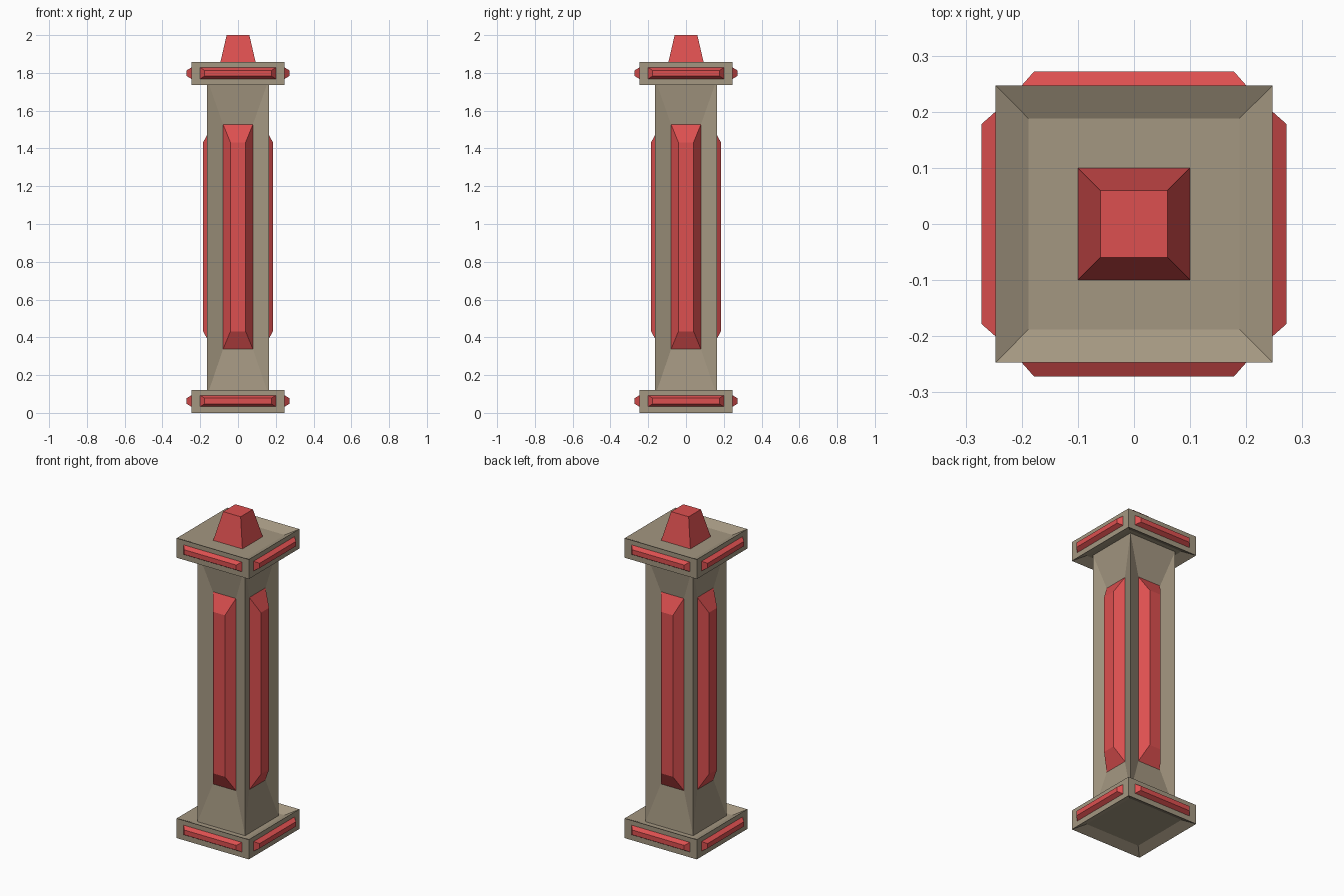
import bpy, bmesh
from math import pi
from mathutils import Matrix, Vector

if "Cube" in bpy.data.objects:
    bpy.data.objects.remove(bpy.data.objects["Cube"])


def material(name, rgb):
    m = bpy.data.materials.new(name)
    m.diffuse_color = (*rgb, 1)
    m.use_nodes = True
    m.node_tree.nodes["Principled BSDF"].inputs["Base Color"].default_value = m.diffuse_color
    return m


STONE = material("stone", (0.37, 0.31, 0.22))
RED = material("red_inlay", (0.72, 0.08, 0.08))
RECESS = 0.03


def finish(bm, name, mat):
    bmesh.ops.recalc_face_normals(bm, faces=bm.faces)
    mesh = bpy.data.meshes.new(name)
    bm.to_mesh(mesh)
    bm.free()
    mesh.materials.append(mat)
    ob = bpy.data.objects.new(name, mesh)
    bpy.context.collection.objects.link(ob)
    return ob


def box(half, z0, z1):
    bm = bmesh.new()
    bmesh.ops.create_cube(bm, size=1)
    for v in bm.verts:
        v.co = Vector((v.co.x * 2 * half, v.co.y * 2 * half,
                       z0 if v.co.z < 0 else z1))
    bm.normal_update()
    return bm


def gem(name, outer, inner, height, matrix):
    """Truncated pyramid on the local xy plane, rising along local z."""
    bm = bmesh.new()
    rings = [[bm.verts.new((sx * a, sy * b, z))
              for sx, sy in ((-1, -1), (1, -1), (1, 1), (-1, 1))]
             for (a, b), z in ((outer, 0), (inner, height))]
    bm.faces.new(rings[0][::-1])
    bm.faces.new(rings[1])
    for i in range(4):
        j = (i + 1) % 4
        bm.faces.new((rings[0][i], rings[0][j], rings[1][j], rings[1][i]))
    bm.transform(matrix)
    return finish(bm, name, RED)


def on_side(i, distance, z):
    """Matrix placing a gem on side i (0 = front) facing outward."""
    return (Matrix.Rotation(i * pi / 2, 4, 'Z')
            @ Matrix.Translation((0, -distance, z))
            @ Matrix.Rotation(pi / 2, 4, 'X'))


SIDES = ("front", "right", "back", "left")

# Base and capital slabs, dished top and bottom, with a bar on each side
for part, z0, z1 in (("base", 0, 0.122), ("capital", 1.736, 1.857)):
    bm = box(0.247, z0, z1)
    ends = [f for f in bm.faces if abs(f.normal.z) > 0.5]
    bmesh.ops.inset_individual(bm, faces=ends, thickness=0.083, depth=-RECESS)
    finish(bm, part + "_slab", STONE)
    for i, side in enumerate(SIDES):
        gem(f"{part}_bar_{side}", (0.2, 0.03), (0.178, 0.015), 0.025,
            on_side(i, 0.247, (z0 + z1) / 2 + 0.002))

# Shaft whose sides slope inward to the foot of each long inlay
SHAFT, GEM_W, GEM_Z0, GEM_Z1 = 0.163, 0.079, 0.337, 1.527
bm = box(SHAFT, 0.122 - RECESS, 1.736 + RECESS)
sides = [f for f in bm.faces if abs(f.normal.z) < 0.5]
normals = [f.normal.copy() for f in sides]
bmesh.ops.inset_individual(bm, faces=sides, thickness=0.05)
for f, n in zip(sides, normals):
    across = n.cross(Vector((0, 0, 1)))
    for v in f.verts:
        s = 1 if v.co.dot(across) > 0 else -1
        z = GEM_Z1 if v.co.z > 0.93 else GEM_Z0
        v.co = n * (SHAFT - RECESS) + across * s * GEM_W + Vector((0, 0, z))
finish(bm, "shaft", STONE)

# Long bevelled inlays on the shaft
for i, side in enumerate(SIDES):
    gem(f"shaft_inlay_{side}", (GEM_W, (GEM_Z1 - GEM_Z0) / 2), (0.04, 0.5),
        0.052, on_side(i, SHAFT - RECESS, (GEM_Z0 + GEM_Z1) / 2))

# Tapered finial
gem("finial", (0.1, 0.1), (0.06, 0.06), 2 - 1.827,
    Matrix.Translation((0, 0, 1.827)))
